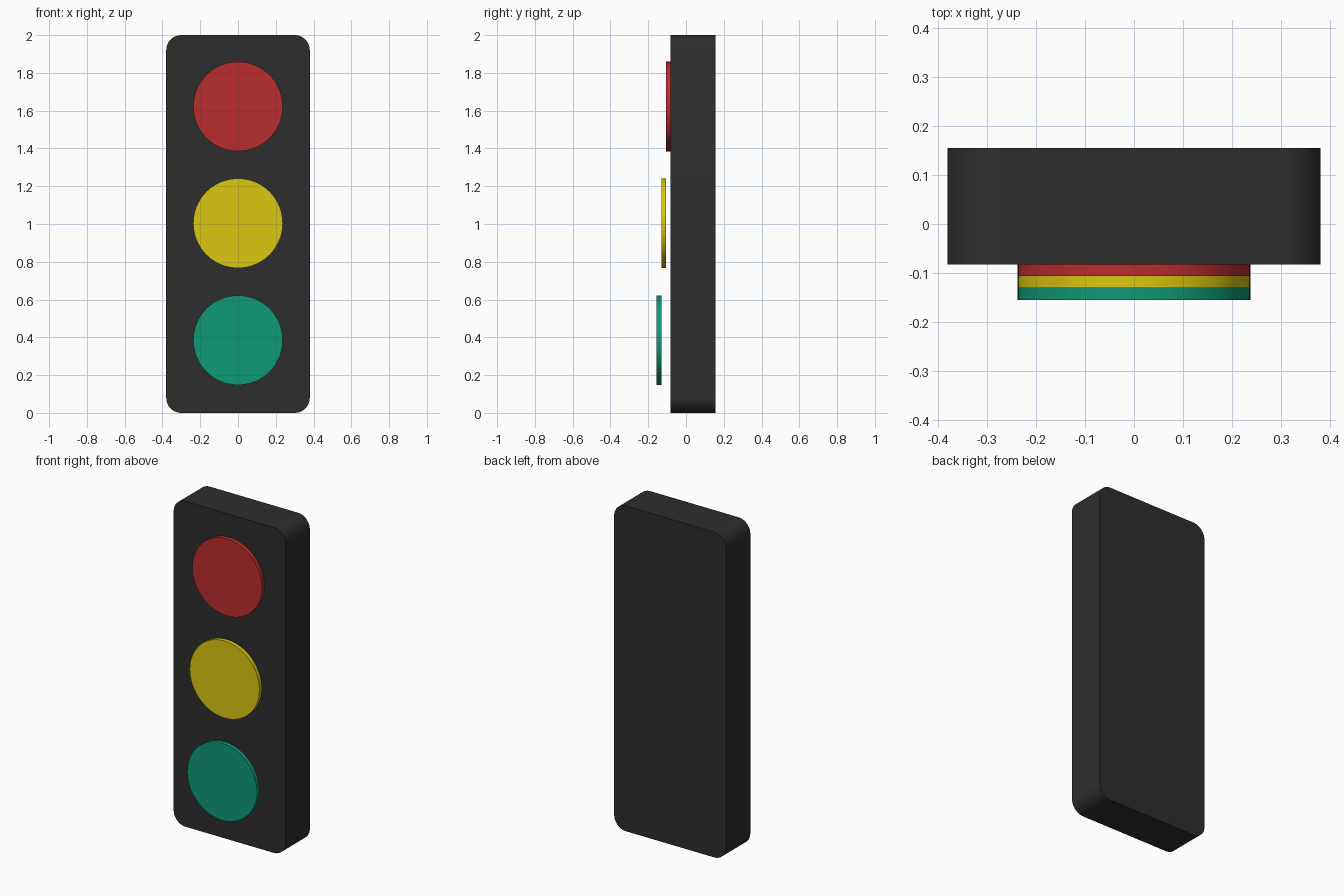
import bpy
import bmesh
import math
from mathutils import Matrix

if "Cube" in bpy.data.objects:
    bpy.data.objects.remove(bpy.data.objects["Cube"])

FRONT, BACK = -0.082, 0.155      # housing depth range
HALF_W, HEIGHT, CORNER = 0.38, 2.0, 0.08
LENS_R, LENS_T = 0.237, 0.0243


def finish(name, bm, color):
    bmesh.ops.recalc_face_normals(bm, faces=bm.faces)
    mesh = bpy.data.meshes.new(name)
    bm.to_mesh(mesh)
    bm.free()
    mat = bpy.data.materials.new(name + "_material")
    mat.diffuse_color = color
    mat.use_nodes = True
    mat.node_tree.nodes["Principled BSDF"].inputs["Base Color"].default_value = mat.diffuse_color
    mesh.materials.append(mat)
    obj = bpy.data.objects.new(name, mesh)
    bpy.context.collection.objects.link(obj)
    bpy.ops.object.select_all(action='DESELECT')
    obj.select_set(True)
    bpy.context.view_layer.objects.active = obj
    bpy.ops.object.shade_smooth_by_angle(angle=math.radians(35))


# Housing: slab with its four front-to-back edges rounded
bm = bmesh.new()
bmesh.ops.create_cube(bm, size=1, matrix=(
    Matrix.Translation((0, (FRONT + BACK) / 2, HEIGHT / 2))
    @ Matrix.Diagonal((2 * HALF_W, BACK - FRONT, HEIGHT, 1))))
depth_edges = [e for e in bm.edges
               if abs(e.verts[0].co.y - e.verts[1].co.y) > 0.01]
bmesh.ops.bevel(bm, geom=depth_edges, offset=CORNER, offset_type='OFFSET',
                segments=12, profile=0.5, affect='EDGES')
finish("housing", bm, (0.027, 0.027, 0.027, 1))

# Lenses: each disc sits one thickness further forward than the one above
lenses = [
    ("red_lens", 1.622, (0.50, 0.027, 0.028, 1)),
    ("yellow_lens", 1.004, (0.72, 0.57, 0.005, 1)),
    ("green_lens", 0.385, (0.005, 0.32, 0.18, 1)),
]
for i, (name, z, color) in enumerate(lenses):
    bm = bmesh.new()
    bmesh.ops.create_cone(
        bm, cap_ends=True, segments=96, radius1=LENS_R, radius2=LENS_R,
        depth=LENS_T,
        matrix=Matrix.Translation((0, FRONT - LENS_T * (i + 0.5), z))
        @ Matrix.Rotation(math.pi / 2, 4, 'X'))
    finish(name, bm, color)
